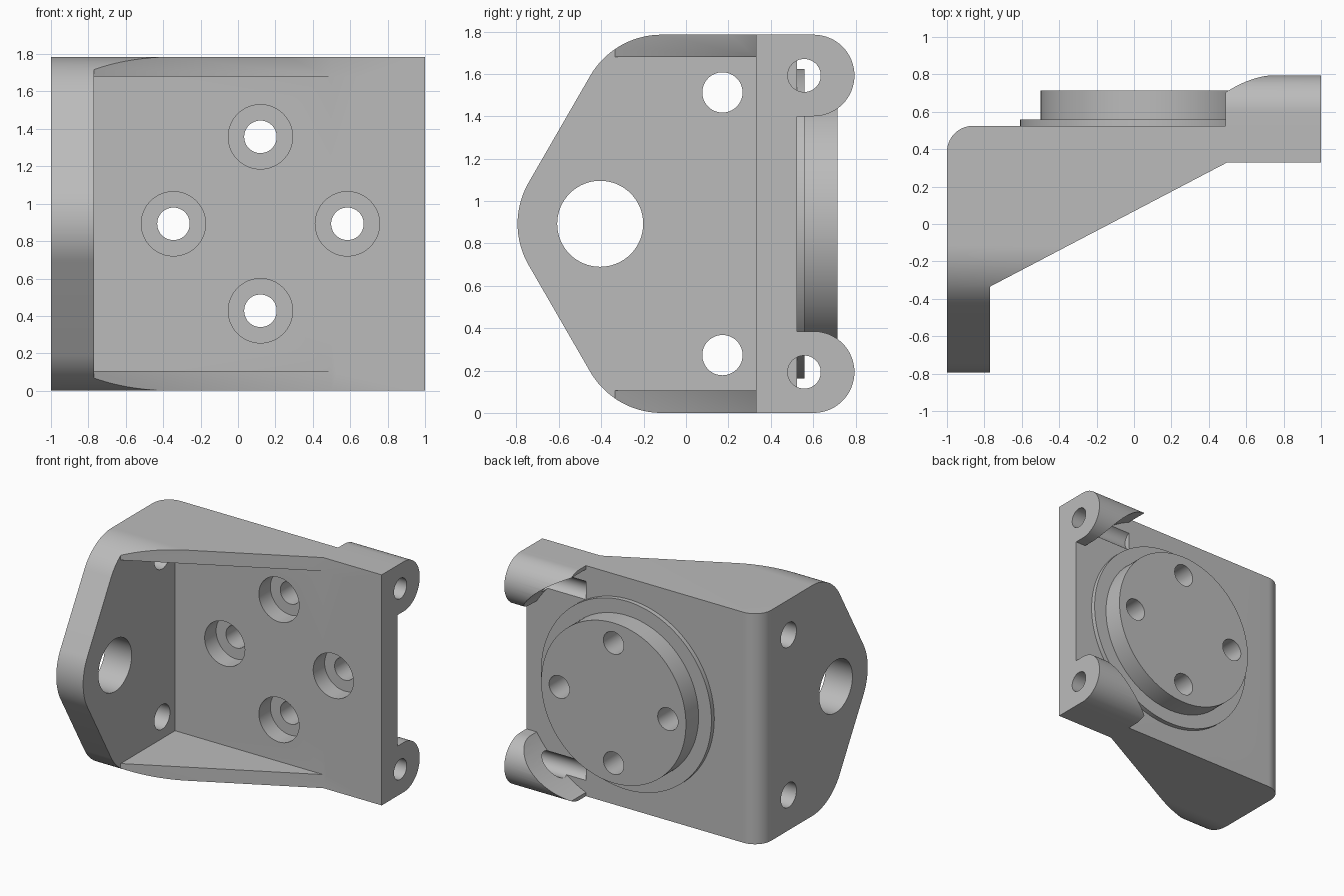
import bpy, bmesh
from math import sin, cos, pi, radians

cube = bpy.data.objects.get("Cube")
if cube:
    bpy.data.objects.remove(cube, do_unlink=True)

grey = bpy.data.materials.new("machined grey")
grey.use_nodes = True
COLOUR = (0.5, 0.5, 0.5, 1)
grey.diffuse_color = COLOUR
grey.node_tree.nodes["Principled BSDF"].inputs["Base Color"].default_value = COLOUR

H = 1.785
MID = H / 2
PLACE = {"X": lambda a, b, d: (d, a, b),
         "Y": lambda a, b, d: (a, d, b),
         "Z": lambda a, b, d: (a, b, d)}


def arc(cx, cy, r, start, end, n=20):
    angles = [radians(start + (end - start) * i / n) for i in range(n + 1)]
    return [(cx + r * cos(t), cy + r * sin(t)) for t in angles]


def prism(name, pts, axis, lo, hi):
    """Extrude a closed outline along an axis."""
    bm = bmesh.new()
    low = [bm.verts.new(PLACE[axis](a, b, lo)) for a, b in pts]
    high = [bm.verts.new(PLACE[axis](a, b, hi)) for a, b in pts]
    bm.faces.new(low)
    bm.faces.new(high)
    for i in range(len(pts)):
        j = (i + 1) % len(pts)
        bm.faces.new((low[i], low[j], high[j], high[i]))
    bmesh.ops.recalc_face_normals(bm, faces=bm.faces)
    mesh = bpy.data.meshes.new(name)
    bm.to_mesh(mesh)
    bm.free()
    mesh.materials.append(grey)
    ob = bpy.data.objects.new(name, mesh)
    bpy.context.collection.objects.link(ob)
    return ob


def rod(name, centre, r, axis, lo, hi, n=64):
    return prism(name, arc(*centre, r, 0, 360 * (n - 1) / n, n - 1), axis, lo, hi)


def combine(ob, other, operation):
    mod = ob.modifiers.new("combine", "BOOLEAN")
    mod.operation, mod.solver, mod.object = operation, "EXACT", other
    bpy.context.view_layer.objects.active = ob
    bpy.ops.object.modifier_apply(modifier=mod.name)
    bpy.data.objects.remove(other, do_unlink=True)


# Bracket body: plan outline trimmed by the rounded side outline
plan = [(-1, -0.795), (-0.77, -0.795), (-0.77, -0.335), (0.5, 0.33), (1, 0.33), (1, 0.525)]
plan += arc(-0.86, 0.385, 0.14, 90, 180)
body = prism("mounting_bracket", plan, "Z", 0, H)
R = 0.39
side = arc(-0.115, H - R, R, 90, 149) + arc(-0.405, MID, R, 149, 211)
side += arc(-0.115, R, R, 211, 270) + [(0.7, 0), (0.7, H)]
combine(body, prism("side_outline", side, "X", -1.2, 1.2), "INTERSECT")

# Pocket between the top and bottom ribs
pocket = [(-0.77, -1), (0.7, -1), (0.7, 0.33), (-0.77, 0.33)]
combine(body, prism("pocket", pocket, "Z", 0.105, H - 0.105), "DIFFERENCE")

# Hinge lugs, scooped clear of the round boss
for top in (False, True):
    z = H - 0.1925 if top else 0.1925
    outline = [(0.45, z - 0.1925)] + arc(0.6025, z, 0.1925, -90, 90, 32) + [(0.45, z + 0.1925)]
    lug = prism("hinge_lug", outline, "X", 0.49, 1)
    combine(lug, rod("clearance", (0.12, MID), 0.94, "Y", 0.525, 1, 128), "DIFFERENCE")
    combine(body, lug, "UNION")
    combine(body, rod("pin_hole", (0.558, z), 0.078, "X", 0.49, 1.1, 48), "DIFFERENCE")

# Stepped round boss on the back
combine(body, rod("boss_step", (0.12, MID), 0.73, "Y", 0.45, 0.56, 128), "UNION")
combine(body, rod("boss", (0.12, MID), 0.62, "Y", 0.47, 0.715, 128), "UNION")

# Counterbored bolt holes around the boss
for dx, dz in ((0.465, 0), (-0.465, 0), (0, 0.465), (0, -0.465)):
    spot = (0.12 + dx, MID + dz)
    combine(body, rod("bolt_hole", spot, 0.087, "Y", 0.2, 1, 48), "DIFFERENCE")
    combine(body, rod("counterbore", spot, 0.172, "Y", 0.2, 0.47), "DIFFERENCE")

# Holes through the side plate
for y, z, r in ((-0.405, MID, 0.203), (0.172, MID + 0.62, 0.095), (0.172, MID - 0.62, 0.095)):
    combine(body, rod("side_hole", (y, z), r, "X", -1.2, -0.6), "DIFFERENCE")

# Smooth the curved walls, keep the edges crisp
bpy.ops.object.select_all(action="DESELECT")
body.select_set(True)
bpy.context.view_layer.objects.active = body
bpy.ops.object.shade_smooth_by_angle(angle=radians(30))
